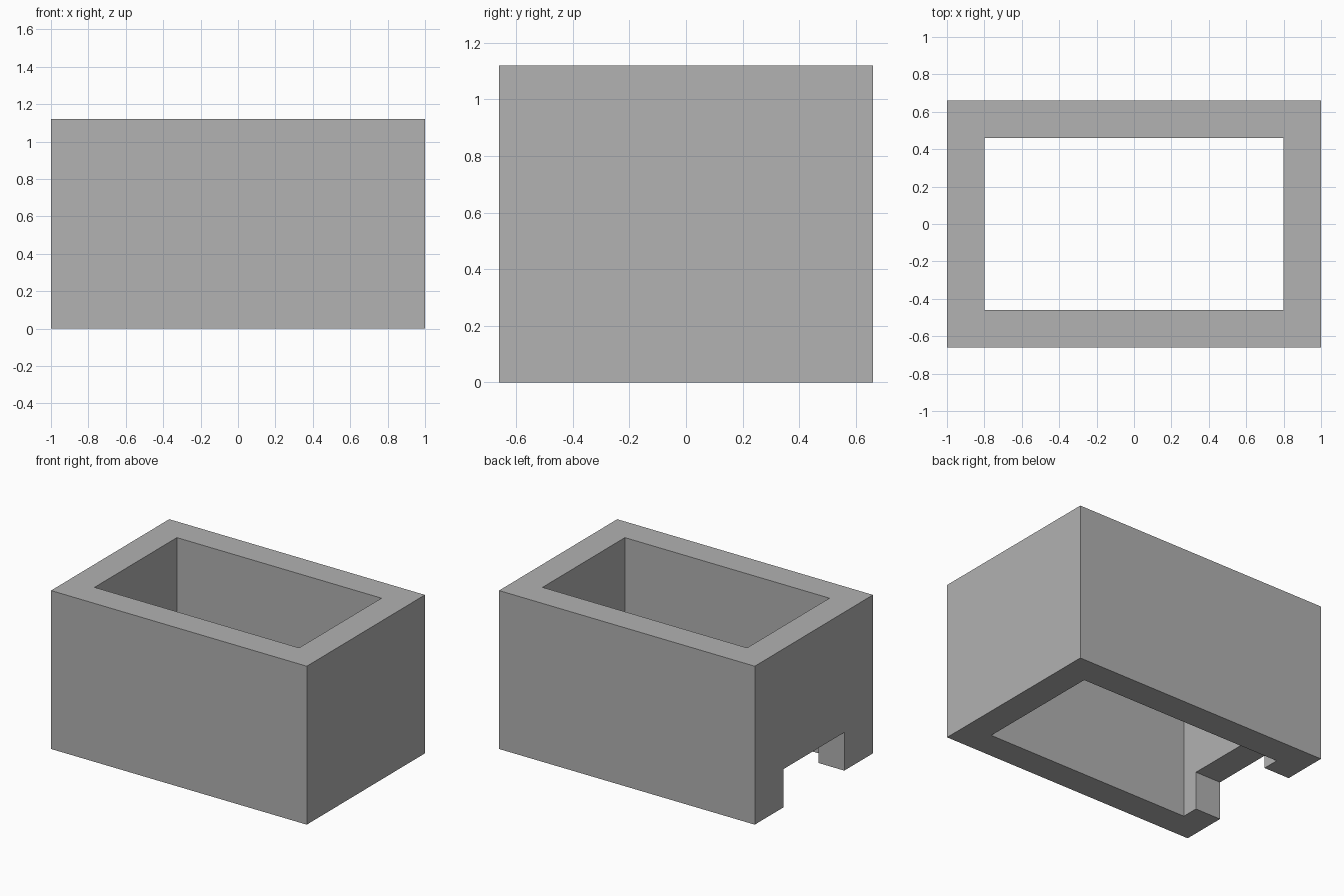
import bpy

cube = bpy.data.objects.get("Cube")
if cube:
    bpy.data.objects.remove(cube, do_unlink=True)

WIDTH, DEPTH, HEIGHT = 2.0, 1.32, 1.12
WALL = 0.2
NOTCH_WIDTH, NOTCH_HEIGHT = 0.68, 0.27

grey = bpy.data.materials.new("plain grey")
grey.use_nodes = True
colour = (0.445, 0.445, 0.445, 1)
grey.diffuse_color = colour
grey.node_tree.nodes["Principled BSDF"].inputs["Base Color"].default_value = colour


def box(name, size, centre):
    bpy.ops.mesh.primitive_cube_add(size=1, location=centre)
    obj = bpy.context.object
    obj.name = obj.data.name = name
    obj.scale = size
    bpy.ops.object.transform_apply(location=True, rotation=False, scale=True)
    obj.data.materials.append(grey)
    return obj


def cut(target, cutter):
    mod = target.modifiers.new(cutter.name, "BOOLEAN")
    mod.operation = "DIFFERENCE"
    mod.solver = "EXACT"
    mod.object = cutter
    bpy.context.view_layer.objects.active = target
    bpy.ops.object.modifier_apply(modifier=mod.name)
    bpy.data.objects.remove(cutter, do_unlink=True)


# Solid block that becomes the four walls
housing = box("housing", (WIDTH, DEPTH, HEIGHT), (0, 0, HEIGHT / 2))

# Opening straight through from top to bottom
cut(housing, box("cavity_cutter",
                 (WIDTH - 2 * WALL, DEPTH - 2 * WALL, HEIGHT * 2),
                 (0, 0, HEIGHT / 2)))

# Notch at the foot of the right wall
cut(housing, box("notch_cutter",
                 (WALL * 2, NOTCH_WIDTH, NOTCH_HEIGHT * 2),
                 (-WIDTH / 2 + WALL / 2, 0, 0)))
